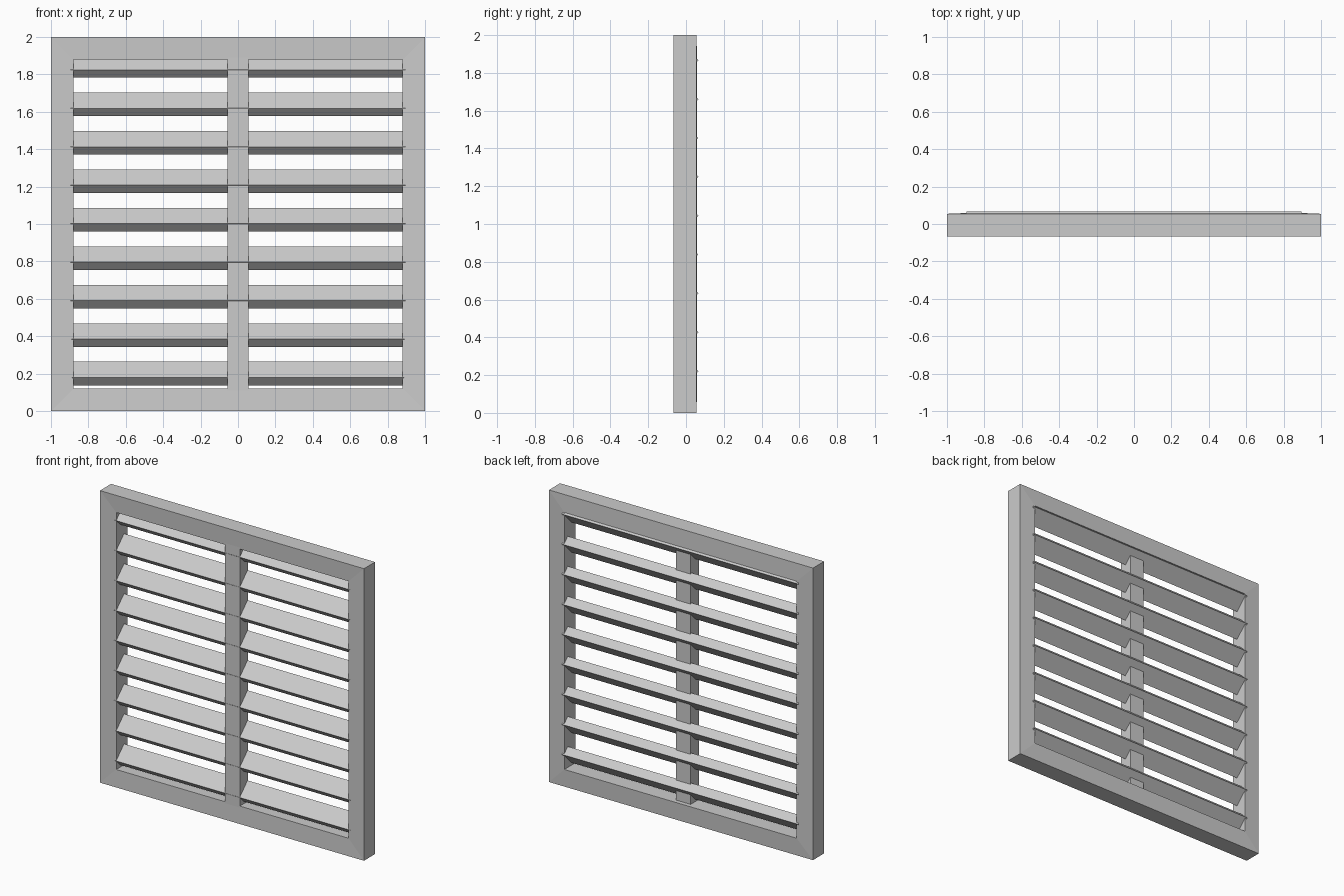
import bpy, bmesh, math
from mathutils import Matrix

if "Cube" in bpy.data.objects:
    bpy.data.objects.remove(bpy.data.objects["Cube"])


def finish(name, bm):
    bmesh.ops.recalc_face_normals(bm, faces=bm.faces[:])
    mesh = bpy.data.meshes.new(name)
    bm.to_mesh(mesh)
    bm.free()
    obj = bpy.data.objects.new(name, mesh)
    bpy.context.collection.objects.link(obj)
    return obj


def box(name, size, centre, tilt=0.0):
    bm = bmesh.new()
    mat = (Matrix.Translation(centre) @ Matrix.Rotation(tilt, 4, 'X')
           @ Matrix.Diagonal((*size, 1)))
    bmesh.ops.create_cube(bm, size=1, matrix=mat)
    return finish(name, bm)


# Mitred square frame: slightly dished profile (half size, y) swept round four corners
profile = [(1.0, -0.0655), (0.88, -0.0605), (0.88, 0.0595), (1.0, 0.0545)]
corners = [(-1, -1), (1, -1), (1, 1), (-1, 1)]
bm = bmesh.new()
rings = [[bm.verts.new((sx * r, y, 1 + sz * r)) for r, y in profile]
         for sx, sz in corners]
for i in range(4):
    a, b = rings[i], rings[(i + 1) % 4]
    for j in range(4):
        k = (j + 1) % 4
        bm.faces.new((a[j], b[j], b[k], a[k]))
finish("frame", bm)

# Central upright, flush with the front of the frame and shallower at the back
box("centre_mullion", (0.112, 0.091, 1.78), (0, -0.0155, 1.0))

# Nine thick slats tilted 45 degrees, low at the front
for i in range(9):
    box(f"slat_{i + 1}", (1.79, 0.12, 0.06),
        (0, 0.002, 0.2 + i * 0.2057), math.radians(45))
